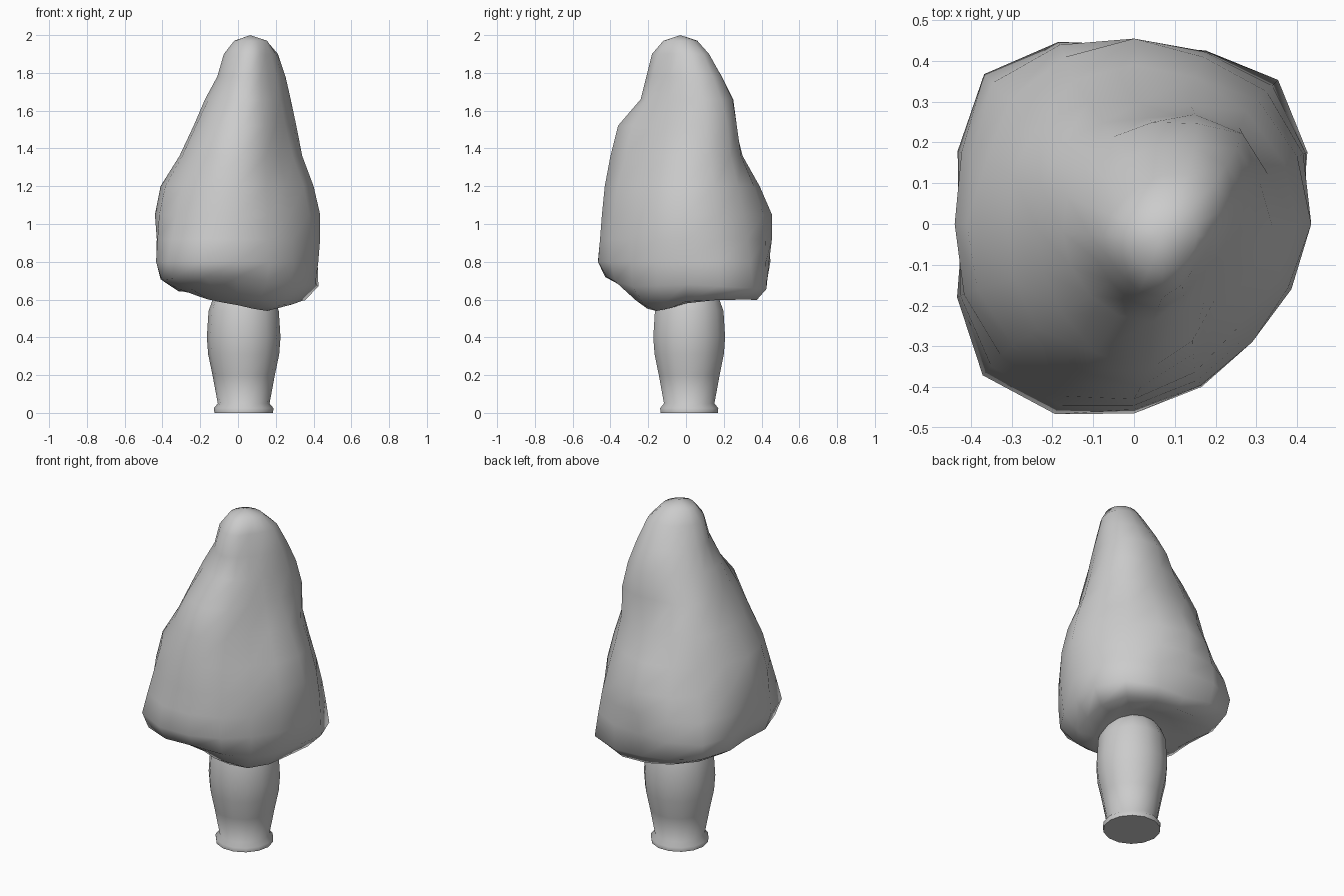
import bpy, math
from math import cos, sin, pi

if "Cube" in bpy.data.objects:
    bpy.data.objects.remove(bpy.data.objects["Cube"])

SIDES = 16


def build(name, rings, bottom, top):
    """Skin a stack of equal-sized rings, closing both ends with a centre point."""
    n = len(rings[0])
    verts = [v for r in rings for v in r] + [bottom, top]
    b, t = len(verts) - 2, len(verts) - 1
    last = (len(rings) - 1) * n
    faces = []
    for i in range(n):
        j = (i + 1) % n
        faces += [(k * n + i, k * n + j, (k + 1) * n + j, (k + 1) * n + i)
                  for k in range(len(rings) - 1)]
        faces += [(b, j, i), (t, last + i, last + j)]
    mesh = bpy.data.meshes.new(name)
    mesh.from_pydata(verts, [], faces)
    obj = bpy.data.objects.new(name, mesh)
    bpy.context.collection.objects.link(obj)
    bpy.context.view_layer.objects.active = obj
    obj.select_set(True)
    bpy.ops.object.shade_smooth_by_angle(angle=math.radians(60))
    obj.select_set(False)
    return obj


def around(vals, i):
    """Smooth periodic interpolation of 8 compass values at side i of SIDES."""
    u = i * 8 / SIDES
    k, f = int(u), u - int(u)
    a, b, c, d = (vals[(k + o) % 8] for o in (-1, 0, 1, 2))
    return b + 0.5 * f * (c - a + f * (2*a - 5*b + 4*c - d + f * (3*(b - c) + d - a)))


# Trunk: turned profile of (radius, height)
profile = [(.155, 0), (.158, .025), (.137, .05), (.165, .2), (.188, .31),
           (.195, .4), (.186, .54), (.16, .61), (.1, .68)]
cx, cy = .03, .017
trunk = [[(cx + r * cos(2*pi*i/14), cy + r * sin(2*pi*i/14), z) for i in range(14)]
         for r, z in profile]
build("trunk", trunk, (cx, cy, 0), (cx, cy, .68))

# Foliage: height, then reach from the origin towards E NE N NW W SW S SE
levels = [
    (0.80, .425, .48, .44, .52, .42, .525, .465, .41),
    (0.92, .435, .46, .455, .49, .43, .495, .455, .41),
    (1.05, .435, .43, .455, .43, .44, .46, .445, .39),
    (1.20, .40, .39, .39, .38, .41, .42, .43, .36),
    (1.36, .34, .35, .30, .34, .31, .35, .40, .30),
    (1.52, .29, .345, .26, .265, .235, .28, .36, .27),
    (1.66, .255, .31, .25, .19, .175, .20, .24, .24),
    (1.78, .235, .26, .19, .13, .11, .14, .21, .205),
    (1.90, .20, .20, .12, .06, .075, .11, .18, .18),
    (1.97, .155, .12, .06, .02, .02, .06, .12, .155),
]
# Wavy lower rim and underside: (heights, reaches) in the same directions
under = [
    ((.58, .64, .65, .66, .63, .60, .57, .54), (.22,) * 8),
    ((.59, .60, .60, .64, .645, .66, .63, .57), (.33, .43, .37, .38, .31, .36, .28, .31)),
    ((.68, .66, .66, .71, .70, .71, .72, .67), (.41, .50, .42, .50, .39, .49, .42, .40)),
]


def ring(heights, reach):
    zmid = sum(heights) / 8
    t = max(0, min(1, (zmid - 1.2) / .7))
    ox, oy = .07 * t, -.03 * t          # the axis leans towards the tip
    pts = []
    for i in range(SIDES):
        a = 2 * pi * i / SIDES
        c, s = cos(a), sin(a)
        r = around(reach, i) - ox * c - oy * s
        pts.append((ox + r * c, oy + r * s, around(heights, i)))
    return pts


rings = [ring(h, r) for h, r in under] + [ring((l[0],) * 8, l[1:]) for l in levels]
build("foliage", rings, (.03, .02, .62), (.065, -.03, 2.0))
